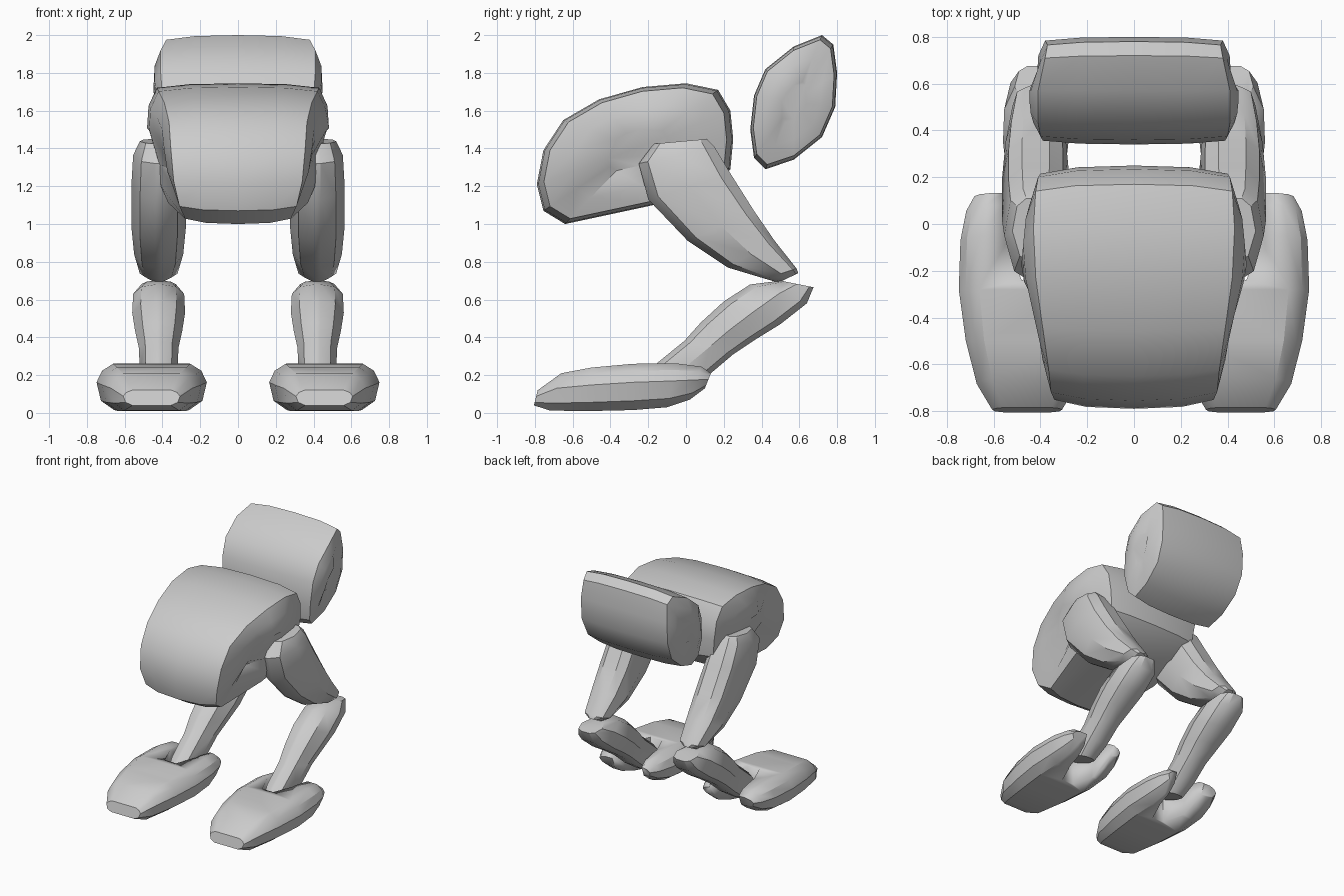
import bpy, bmesh, math

if "Cube" in bpy.data.objects:
    bpy.data.objects.remove(bpy.data.objects["Cube"])


def skin(name, rings, mirror=False, cutter=None):
    """Join equal-length rings of points into a closed shell."""
    bm = bmesh.new()
    vs = [[bm.verts.new(p) for p in r] for r in rings]
    n = len(vs[0])
    for a, b in zip(vs, vs[1:]):
        for i in range(n):
            j = (i + 1) % n
            bm.faces.new((a[i], a[j], b[j], b[i]))
    bm.faces.new(vs[0])
    bm.faces.new(vs[-1])
    bmesh.ops.recalc_face_normals(bm, faces=bm.faces[:])
    me = bpy.data.meshes.new(name)
    bm.to_mesh(me)
    bm.free()
    ob = bpy.data.objects.new(name, me)
    bpy.context.collection.objects.link(ob)
    bpy.ops.object.select_all(action='DESELECT')
    ob.select_set(True)
    bpy.context.view_layer.objects.active = ob
    bpy.ops.object.shade_smooth_by_angle(angle=math.radians(32))
    if cutter:
        m = ob.modifiers.new("notch", 'BOOLEAN')
        m.operation = 'DIFFERENCE'
        m.solver = 'EXACT'
        m.object = cutter
    if mirror:
        m = ob.modifiers.new("mirror", 'MIRROR')
        m.use_clip = False
        m.use_mirror_merge = False
    return ob


def slab(name, outline, bulge):
    """Side outline (y, z, half width) crowned across x with bulging sides."""
    cy = sum(p[0] for p in outline) / len(outline)
    cz = sum(p[1] for p in outline) / len(outline)
    half = [(1 + bulge, .3), (1 + bulge * .85, .65), (1, .93), (.6, .985)]
    stations = [(-x, s) for x, s in half] + [(0, 1)] + half[::-1]
    rings = [[(w * x, cy + (y - cy) * s, cz + (z - cz) * s) for y, z, w in outline]
             for x, s in stations]
    return skin(name, rings)


def limb(name, cx, section, stations, cutter=None):
    """Stations (y, z of one edge, y, z of other edge, half width)."""
    rings = []
    for y0, z0, y1, z1, w in stations:
        side = [(s * w, y0 + (y1 - y0) * t, z0 + (z1 - z0) * t) for t, s in section]
        rings.append([(cx + x, y, z) for x, y, z in side]
                     + [(cx - x, y, z) for x, y, z in reversed(side)])
    return skin(name, rings, True, cutter)


# rounded main body
slab("body", [
    (0, 1.745, .43), (.17, 1.71, .42), (.235, 1.60, .41), (.25, 1.45, .40),
    (.235, 1.29, .38), (.10, 1.16, .38), (-.22, 1.09, .37), (-.64, 1.0, .28),
    (-.755, 1.07, .31), (-.79, 1.21, .34), (-.755, 1.39, .355),
    (-.65, 1.55, .365), (-.46, 1.66, .39), (-.23, 1.725, .42)], .12)

# pod floating behind the body
slab("rear_pod", [
    (.72, 2.0, .38), (.78, 1.95, .37), (.80, 1.80, .38), (.79, 1.62, .38),
    (.72, 1.46, .37), (.57, 1.34, .36), (.42, 1.29, .35), (.36, 1.35, .37),
    (.34, 1.50, .39), (.36, 1.68, .40), (.42, 1.82, .41), (.57, 1.94, .41)], .09)

# upper and lower legs
leg_section = [(0, .12), (.12, .68), (.5, 1), (.88, .8), (1, .4)]
limb("thigh", .42, leg_section, [
    (-.17, 1.425, .11, 1.45, .10), (-.25, 1.32, .15, 1.41, .135),
    (-.20, 1.13, .24, 1.26, .145), (.01, .91, .36, 1.07, .145),
    (.22, .77, .47, .91, .13), (.42, .71, .585, .765, .10),
    (.49, .69, .595, .74, .04)])
limb("shin", .42, leg_section, [
    (.50, .70, .675, .665, .09), (.34, .68, .64, .58, .135),
    (.20, .59, .50, .47, .14), (.08, .48, .37, .39, .125),
    (-.01, .38, .25, .31, .105), (-.17, .25, .12, .20, .10),
    (-.22, .19, .00, .12, .08)])

# wedge that splits the heel into two prongs
notch = limb("heel_notch_cutter", .43, [(0, 1), (1, 1)], [
    (-.24, -.1, -.24, .4, .05), (-.08, -.1, -.08, .4, .115),
    (.3, -.1, .3, .4, .14)])
notch.modifiers.clear()
notch.hide_render = True
notch.hide_set(True)

# forked feet
limb("foot", .457, [(0, .68), (.2, .92), (.6, 1), (.85, .9), (1, .7)], [
    (-.805, .04, -.785, .12, .15), (-.72, .012, -.66, .21, .215),
    (-.50, .01, -.50, .24, .262), (-.28, .015, -.28, .26, .292),
    (-.10, .03, -.05, .262, .285), (.02, .07, .08, .245, .26),
    (.10, .13, .132, .21, .225)], notch)
